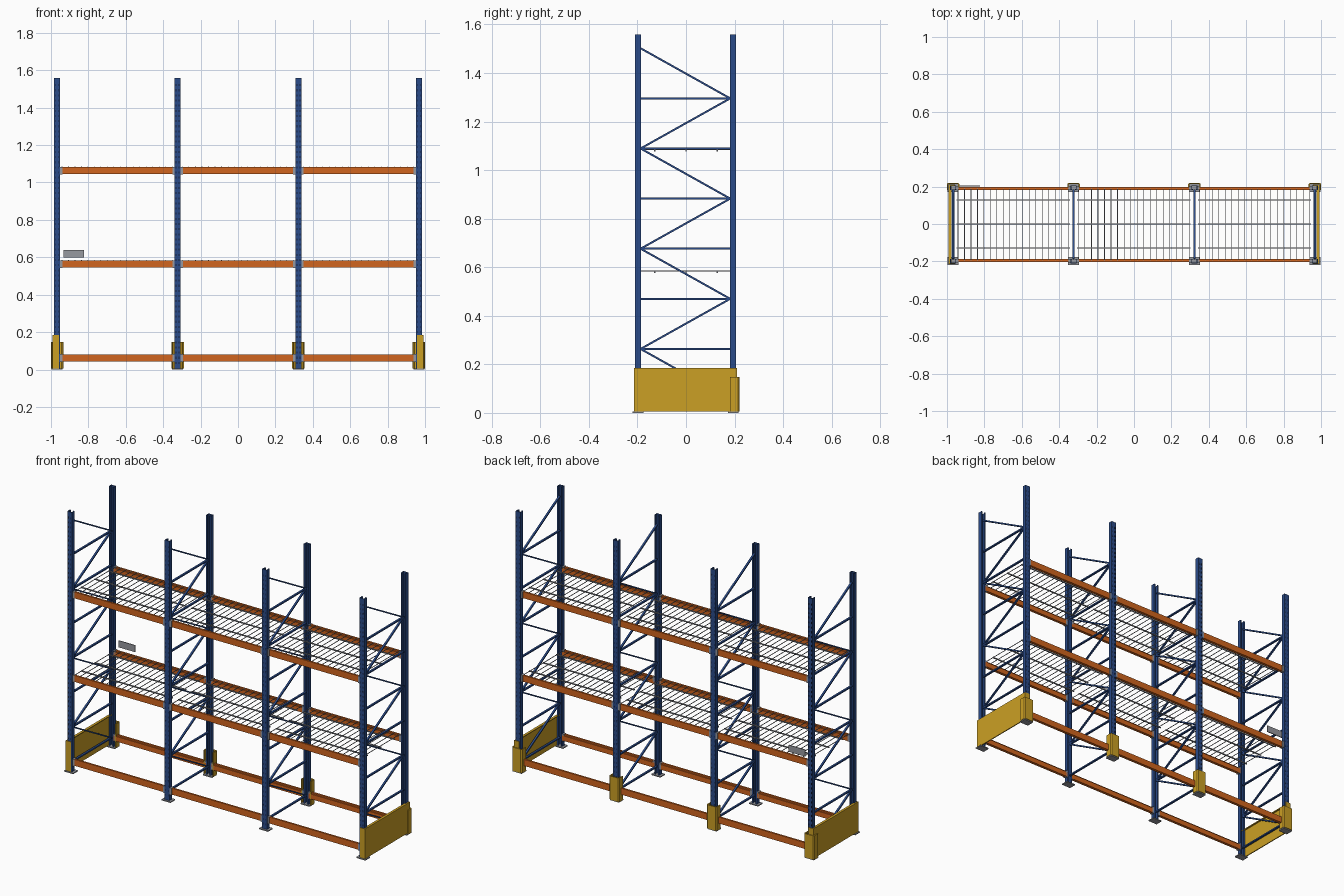
import bpy, bmesh
from math import atan2, hypot
from mathutils import Matrix, Vector

cube = bpy.data.objects.get("Cube")
if cube:
    bpy.data.objects.remove(cube, do_unlink=True)


def material(name, rgb):
    m = bpy.data.materials.new(name)
    m.use_nodes = True
    m.diffuse_color = (*rgb, 1)
    m.node_tree.nodes["Principled BSDF"].inputs["Base Color"].default_value = (*rgb, 1)
    return m


BLUE = material("frame blue", (0.023, 0.07, 0.25))
ORANGE = material("beam orange", (0.64, 0.13, 0.013))
YELLOW = material("guard yellow", (0.6, 0.35, 0.018))
GREY = material("galvanised grey", (0.31, 0.32, 0.35))
DARK = material("slot dark", (0.008, 0.015, 0.045))


def finish(bm, name, mat):
    bmesh.ops.recalc_face_normals(bm, faces=bm.faces)
    mesh = bpy.data.meshes.new(name)
    bm.to_mesh(mesh)
    bm.free()
    mesh.materials.append(mat)
    ob = bpy.data.objects.new(name, mesh)
    bpy.context.collection.objects.link(ob)
    return ob


def box(bm, x0, x1, y0, y1, z0, z1):
    """Axis-aligned box between two corners."""
    c = Vector((x0 + x1, y0 + y1, z0 + z1)) / 2
    size = (abs(x1 - x0), abs(y1 - y0), abs(z1 - z0), 1)
    bmesh.ops.create_cube(bm, size=1, matrix=Matrix.Translation(c) @ Matrix.Diagonal(size))


def strut(bm, x, a, b, width, thick):
    """Flat bar at x between two (y, z) points."""
    dy, dz = b[0] - a[0], b[1] - a[1]
    mid = Vector((x, (a[0] + b[0]) / 2, (a[1] + b[1]) / 2))
    m = (Matrix.Translation(mid) @ Matrix.Rotation(atan2(dz, dy), 4, 'X')
         @ Matrix.Diagonal((width, hypot(dy, dz), thick, 1)))
    bmesh.ops.create_cube(bm, size=1, matrix=m)


def prism(bm, points, z0, z1):
    """Upright extrusion of a plan outline."""
    face = bm.faces.new([bm.verts.new((x, y, z0)) for x, y in points])
    ext = bmesh.ops.extrude_face_region(bm, geom=[face])["geom"]
    bmesh.ops.translate(bm, vec=(0, 0, z1 - z0),
                        verts=[v for v in ext if isinstance(v, bmesh.types.BMVert)])


def mirrored(half):
    """Complete a symmetric outline from its +x half."""
    return half + [(-x, y) for x, y in reversed(half)]


POST_X = (-0.967, -0.323, 0.323, 0.967)
ROWS = ((-0.198, -1, "front"), (0.194, 1, "back"))   # y centre, outward direction
HALF_W, HALF_D, TOP = 0.016, 0.012, 1.558
LEVELS = (0.043, 0.545, 1.045)
BEAM_H = 0.038

# Uprights: open channels with lips, slots on the outer face, foot plates
w, d, t = HALF_W, HALF_D, 0.004
channel = mirrored([(w, d), (w, -d), (w - 0.008, -d), (w - 0.008, t - d), (w - t, t - d), (w - t, d - t)])
for y, out, side in ROWS:
    posts, slots, feet = bmesh.new(), bmesh.new(), bmesh.new()
    for x in POST_X:
        prism(posts, [(x + px, y + out * py) for px, py in channel], 0.005, TOP)
        box(feet, x - 0.03, x + 0.03, y - 0.022, y + 0.022, 0, 0.006)
        z = 0.03
        while z < TOP - 0.02:
            for dx in (-0.008, 0.008):
                box(slots, x + dx - 0.002, x + dx + 0.002,
                    y + out * (d - 0.001), y + out * (d + 0.0006), z, z + 0.011)
            z += 0.0275
    finish(posts, side + "_posts", BLUE)
    finish(slots, side + "_post_slots", DARK)
    finish(feet, side + "_foot_plates", GREY)

# Zigzag bracing of each frame
braces = bmesh.new()
FRONT_Y, BACK_Y, PITCH = -0.187, 0.182, 0.2064
for x in POST_X:
    for i in range(7):
        z = 0.057 + i * PITCH
        near, far = (BACK_Y, FRONT_Y) if i % 2 == 0 else (FRONT_Y, BACK_Y)
        strut(braces, x, (FRONT_Y, z), (BACK_Y, z), 0.012, 0.008)
        strut(braces, x, (near, z), (far, z + PITCH), 0.011, 0.008)
finish(braces, "frame_braces", BLUE)

# Beams with a stepped inner edge, plus end connectors
for y, out, side in ROWS:
    beams, connectors = bmesh.new(), bmesh.new()
    outer, inner = y + out * 0.005, y - out * 0.012
    for xa, xb in zip(POST_X, POST_X[1:]):
        x0, x1 = xa + HALF_W, xb - HALF_W
        for z in LEVELS:
            box(beams, x0, x1, outer, inner, z, z + BEAM_H - 0.008)
            box(beams, x0, x1, outer, inner + out * 0.006, z + BEAM_H - 0.008, z + BEAM_H)
            for a, b in ((x0, x0 + 0.012), (x1 - 0.012, x1)):
                box(connectors, a, b, outer + out * 0.004, inner, z - 0.002, z + BEAM_H + 0.001)
    finish(beams, side + "_beams", ORANGE)
    finish(connectors, side + "_beam_connectors", GREY)

# Wire decks on the two upper levels
wires, rails = bmesh.new(), bmesh.new()
COUNT = 18
for z in LEVELS[1:]:
    top = z + BEAM_H
    for xa, xb in zip(POST_X, POST_X[1:]):
        x0, x1 = xa + 0.018, xb - 0.02
        for y in (-0.128, 0, 0.128):
            box(rails, x0, x1, y - 0.003, y + 0.003, top - 0.006, top)
        for i in range(COUNT):
            x = x0 + 0.008 + i * (x1 - x0 - 0.016) / (COUNT - 1)
            box(wires, x - 0.0015, x + 0.0015, -0.194, 0.19, top, top + 0.003)
finish(wires, "deck_cross_wires", GREY)
finish(rails, "deck_support_rails", GREY)

# Wraparound guards on the back posts
guards = bmesh.new()
g, e, c = 0.033, 0.006, 0.006
guard = mirrored([(g, 0.181), (g, 0.22 - c), (g - c, 0.22)])
guard += mirrored([(g - e, 0.181), (g - e, 0.211), (g - e - 0.003, 0.214)])[::-1]
for x in POST_X:
    prism(guards, [(x + px, py) for px, py in guard], 0.006, 0.147)
finish(guards, "back_post_guards", YELLOW)

# End panels: plate with folded front, back and top edges
for s, side in ((-1, "right"), (1, "left")):
    panel = bmesh.new()
    box(panel, s * 0.985, s * 0.991, -0.214, 0.211, 0.006, 0.185)
    box(panel, s * 0.957, s * 0.985, -0.2145, -0.2105, 0.006, 0.185)
    box(panel, s * 0.957, s * 0.985, 0.2065, 0.2105, 0.006, 0.185)
    box(panel, s * 0.976, s * 0.985, -0.21, 0.206, 0.18, 0.185)
    finish(panel, side + "_end_panel", YELLOW)

# Load plate at the back of the right bay
plate = bmesh.new()
box(plate, -0.933, -0.824, 0.201, 0.206, 0.6, 0.64)
finish(plate, "load_plate", GREY)
